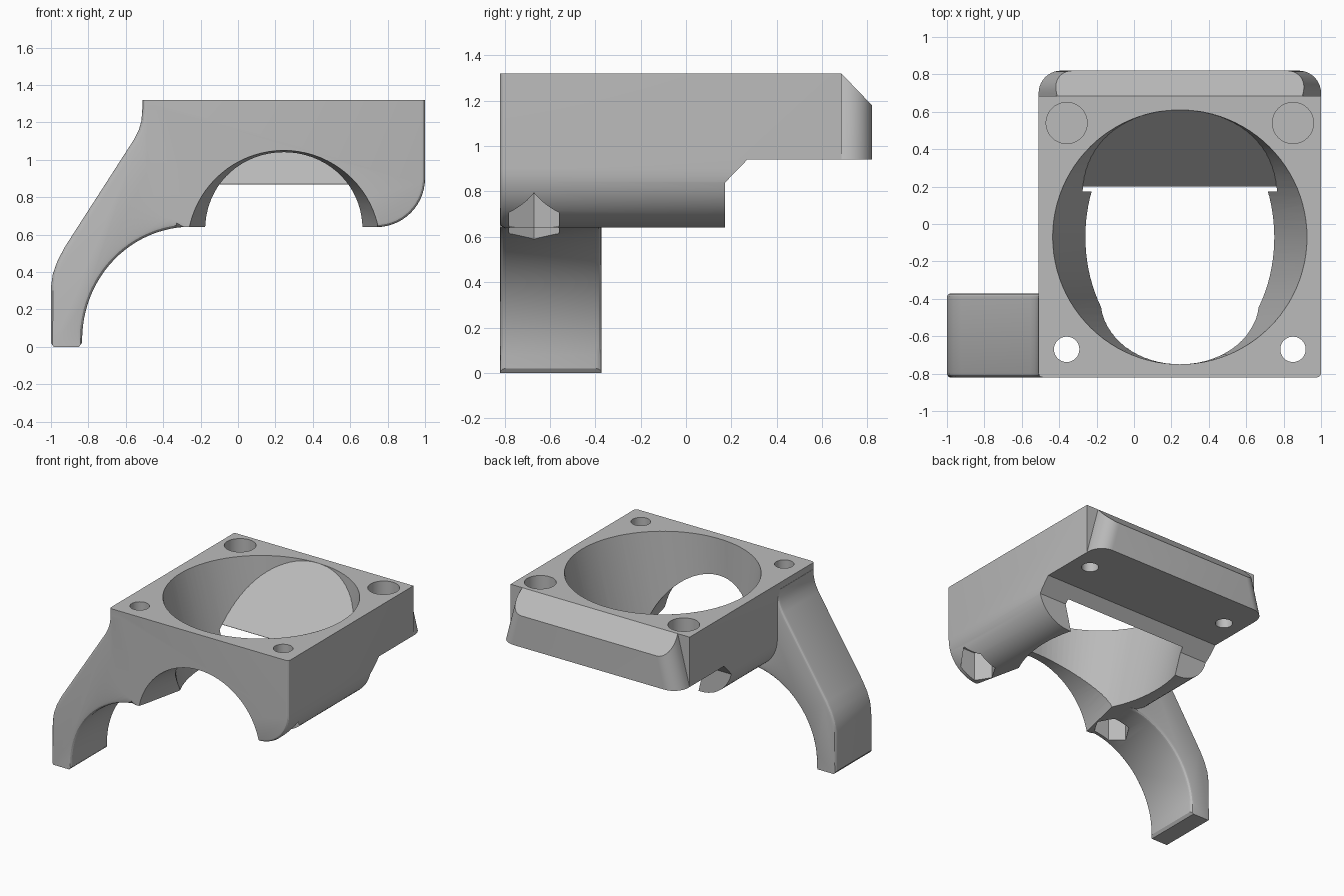
import bpy, bmesh, math
from mathutils import Vector

if bpy.data.objects.get("Cube"):
    bpy.data.objects.remove(bpy.data.objects["Cube"])

grey = bpy.data.materials.new("plain grey")
grey.use_nodes = True
grey.diffuse_color = (0.5, 0.5, 0.5, 1)
grey.node_tree.nodes["Principled BSDF"].inputs["Base Color"].default_value = (0.5, 0.5, 0.5, 1)

CX, CY = 0.245, -0.07      # centre of the fan opening


def finish(bm, name):
    bmesh.ops.recalc_face_normals(bm, faces=bm.faces)
    mesh = bpy.data.meshes.new(name)
    bm.to_mesh(mesh)
    bm.free()
    mesh.materials.append(grey)
    ob = bpy.data.objects.new(name, mesh)
    bpy.context.collection.objects.link(ob)
    return ob


def loft(name, ring_a, ring_b, round_edges=None, width=0.03):
    """Solid between two rings of equal length; optionally round chosen edges."""
    bm = bmesh.new()
    a = [bm.verts.new(p) for p in ring_a]
    b = [bm.verts.new(p) for p in ring_b]
    n = len(a)
    bm.faces.new(a)
    bm.faces.new(b[::-1])
    for i in range(n):
        j = (i + 1) % n
        bm.faces.new((a[i], b[i], b[j], a[j]))
    bmesh.ops.recalc_face_normals(bm, faces=bm.faces)
    if round_edges:
        edges = [e for e in bm.edges if round_edges(*(v.co for v in e.verts))]
        bmesh.ops.bevel(bm, geom=edges, offset=width, segments=3, profile=0.5, affect='EDGES')
    return finish(bm, name)


def prism(name, pts, axis, lo, hi, **kw):
    place = {'x': lambda p, d: (d, p[0], p[1]),
             'y': lambda p, d: (p[0], d, p[1]),
             'z': lambda p, d: (p[0], p[1], d)}[axis]
    return loft(name, [place(p, lo) for p in pts], [place(p, hi) for p in pts], **kw)


def arc(cx, cy, rx, ry, start, end, n):
    return [(cx + rx * math.cos(math.radians(start + (end - start) * i / n)),
             cy + ry * math.sin(math.radians(start + (end - start) * i / n)))
            for i in range(n + 1)]


def ring(cx, cy, rx, ry, n, start=0):
    return arc(cx, cy, rx, ry, start, start + 360, n)[:-1]


def boolean(target, tool, operation):
    mod = target.modifiers.new(operation.lower(), 'BOOLEAN')
    mod.operation, mod.solver, mod.object = operation, 'EXACT', tool
    bpy.context.view_layer.objects.active = target
    bpy.ops.object.modifier_apply(modifier=mod.name)
    bpy.data.objects.remove(tool)


# Housing: rounded lower corners, then trimmed to the stepped side profile
front = [(-0.51, 1.32)] + arc(-0.25, 0.9, 0.26, 0.26, 180, 270, 14) \
    + arc(0.74, 0.9, 0.26, 0.26, 270, 360, 14) + [(1.0, 1.32)]
housing = prism("fan_mount", front, 'y', -0.82, 0.685,
                round_edges=lambda p, q: max(p.y, q.y) < -0.81 and min(p.z, q.z) < 1.3,
                width=0.022)
side = [(-0.9, 0.5), (0.173, 0.5), (0.173, 0.84), (0.27, 0.94), (0.9, 0.94), (0.9, 1.4), (-0.9, 1.4)]
boolean(housing, prism("side_trim", side, 'x', -1.2, 1.2), 'INTERSECT')


# Rear bar: rounded corners leaning inwards, sloped upper edge
def bar_outline(inset, z):
    l, r = -0.51 + inset, 1.0 - inset
    pts = [(l, 0.6), (r, 0.6)] + arc(r - 0.12, 0.70, 0.12, 0.12, 0, 90, 10) \
        + arc(l + 0.12, 0.70, 0.12, 0.12, 90, 180, 10)
    return [(x, y, z) for x, y in pts]


bar = loft("rear_bar", bar_outline(0.0, 0.94), bar_outline(0.1, 1.32))
slope = [(0.685, 1.32), (0.835, 1.164), (1.0, 1.164), (1.0, 1.5), (0.685, 1.5)]
boolean(bar, prism("slope_cut", slope, 'x', -1.2, 1.2), 'DIFFERENCE')
boolean(housing, bar, 'UNION')

# Curved leg on the right front corner
leg_pts = [(-0.40, 1.27), (-0.512, 1.27), (-0.516, 1.21), (-0.53, 1.16), (-0.555, 1.11),
           (-0.925, 0.535), (-0.965, 0.46), (-0.99, 0.39), (-1.0, 0.32),
           (-1.0, 0.02), (-0.985, 0.0), (-0.85, 0.0), (-0.835, 0.02)]
leg_pts += arc(-0.25, 0.04, 0.583, 0.602, 180, 90, 24)[1:] + [(-0.25, 0.9)]
leg = prism("leg", leg_pts, 'y', -0.82, -0.372, width=0.025,
            round_edges=lambda p, q: abs(p.y - q.y) < 1e-4 and max(p.x, q.x) < -0.27
            and min(p.z, q.z) < 1.26 and max(p.z, q.z) > 0.03)
boolean(housing, leg, 'UNION')


# Funnel: round at the top, narrowing sideways, with a sloped rear wall
def funnel_ring(z):
    rx = 0.505 + 0.175 * (z - 0.64) / 0.68
    return [(x, y, z) for x, y in ring(CX, CY, rx, 0.68, 96)]


funnel = loft("funnel_cutter", funnel_ring(0.5), funnel_ring(1.4))
ramp = [(0.2, 0.3), (0.2, 0.87), (0.61, 1.32), (0.70, 1.42), (1.0, 1.42), (1.0, 0.3)]
boolean(funnel, prism("ramp_block", ramp, 'x', -1.2, 1.2), 'DIFFERENCE')
boolean(housing, funnel, 'DIFFERENCE')


# Flared arch through the front wall
def arch_ring(y):
    t = (y + 0.82) / 0.44
    r = 0.516 - 0.106 * t
    return [(x, y, z) for x, z in ring(CX, 0.534 + 0.046 * t, r, r, 80)]


boolean(housing, loft("arch_cutter", arch_ring(-0.9), arch_ring(-0.38)), 'DIFFERENCE')

# Screw holes with hexagonal nut pockets in front, blind sockets at the rear
for x in (-0.36, 0.85):
    for y, r, lo, hi, n in ((-0.67, 0.068, 0.3, 1.5, 32), (-0.67, 0.127, 0.3, 0.86, 6),
                            (0.54, 0.11, 1.12, 1.5, 40), (0.54, 0.06, 0.8, 1.05, 32)):
        boolean(housing, prism("hole_cutter", ring(x, y, r, r, n), 'z', lo, hi), 'DIFFERENCE')

# Smooth curved walls, crisp edges
bpy.ops.object.select_all(action='DESELECT')
housing.select_set(True)
bpy.context.view_layer.objects.active = housing
bpy.ops.object.shade_smooth_by_angle(angle=math.radians(28))
